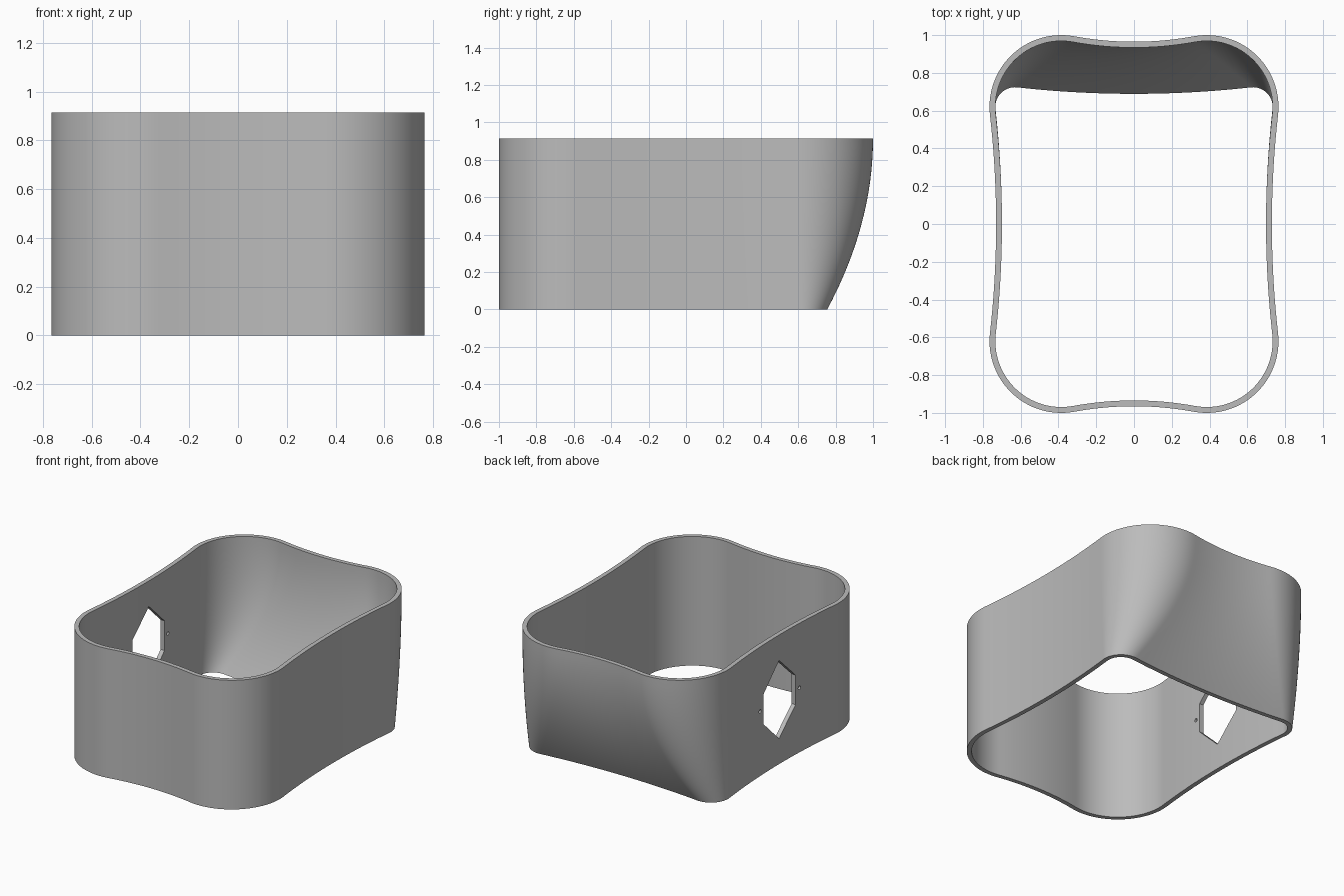
import bpy
import bmesh
from math import asin, cos, sin, pi, radians
from mathutils import Matrix

HEIGHT = 0.915
HALF_WIDTH = 0.765      # outermost x
CORNER_Y = 0.62         # y of the corner centres
RADIUS = 0.38           # full corner radius
SAG = 0.035             # how far each wall dips inward at its middle
WALL = 0.031
LEVELS = 20

old = bpy.data.objects.get("Cube")
if old:
    bpy.data.objects.remove(old, do_unlink=True)

grey = bpy.data.materials.new("grey")
grey.use_nodes = True
colour = (0.5, 0.5, 0.5, 1)
grey.diffuse_color = colour
grey.node_tree.nodes["Principled BSDF"].inputs["Base Color"].default_value = colour


def arc(cx, cy, r, start, end, steps):
    angles = [start + (end - start) * i / steps for i in range(steps + 1)]
    return [(cx + r * cos(a), cy + r * sin(a)) for a in angles]


def quarter(r, inset):
    """Hollow side wall, round corner, hollow end wall: one quarter outline."""
    cx, cy = HALF_WIDTH - r, CORNER_Y
    side = (cy * cy + SAG * SAG) / (2 * SAG)     # distance between arc centres
    end = (cx * cx + SAG * SAG) / (2 * SAG)
    a, b = asin(cy / side), asin(cx / end)
    pts = arc(cx + side - SAG, 0, side - r + inset, pi, pi - a, 10)
    pts += arc(cx, cy, r - inset, -a, pi / 2 + b, 28)[1:]
    pts += arc(0, cy + end - SAG, end - r + inset, b - pi / 2, -pi / 2, 10)[1:]
    return pts


def outline(z, inset):
    """Full outline; the back corners tighten toward the bottom."""
    t = 1 - z / HEIGHT
    back = quarter(RADIUS - 0.245 * t * t, inset)
    front = [(x, -y) for x, y in quarter(RADIUS, inset)]
    half = front[::-1] + back[1:]
    return half + [(-x, y) for x, y in half[-2:0:-1]]


def make_object(name, bm):
    bmesh.ops.recalc_face_normals(bm, faces=bm.faces)
    mesh = bpy.data.meshes.new(name)
    bm.to_mesh(mesh)
    bm.free()
    mesh.materials.append(grey)
    obj = bpy.data.objects.new(name, mesh)
    bpy.context.collection.objects.link(obj)
    return obj


# Shell: loft up the outside, across the rim, down the inside and back
bm = bmesh.new()
heights = [HEIGHT * i / LEVELS for i in range(LEVELS + 1)]
sections = [(z, 0) for z in heights] + [(z, WALL) for z in reversed(heights)]
loops = [[bm.verts.new((x, y, z)) for x, y in outline(z, inset)]
         for z, inset in sections]
for k, low in enumerate(loops):
    high = loops[(k + 1) % len(loops)]
    for i in range(len(low)):
        j = (i + 1) % len(low)
        bm.faces.new((low[i], low[j], high[j], high[i]))
shell = make_object("shell", bm)

# Cutter: six-sided window and a small screw hole on either side of it
bm = bmesh.new()
hexagon = [(0, 0.277), (0.18, 0.105), (0.18, -0.105),
           (0, -0.277), (-0.18, -0.105), (-0.18, 0.105)]
mid = HEIGHT / 2
window = bm.faces.new([bm.verts.new((-0.9, y, mid + z)) for y, z in hexagon])
pushed = bmesh.ops.extrude_face_region(bm, geom=[window])["geom"]
bmesh.ops.translate(bm, vec=(0.4, 0, 0),
                    verts=[v for v in pushed if isinstance(v, bmesh.types.BMVert)])
for y in (-0.22, 0.22):
    place = Matrix.Translation((-0.7, y, mid)) @ Matrix.Rotation(pi / 2, 4, "Y")
    bmesh.ops.create_cone(bm, cap_ends=True, segments=16, radius1=0.013,
                          radius2=0.013, depth=0.4, matrix=place)
cutter = make_object("window_cutter", bm)
cutter.hide_render = True

cut = shell.modifiers.new("window", "BOOLEAN")
cut.operation = "DIFFERENCE"
cut.solver = "EXACT"
cut.object = cutter
bpy.ops.object.select_all(action="DESELECT")
shell.select_set(True)
bpy.context.view_layer.objects.active = shell
bpy.ops.object.modifier_apply(modifier=cut.name)
bpy.data.objects.remove(cutter, do_unlink=True)
bpy.ops.object.shade_smooth_by_angle(angle=radians(30))
